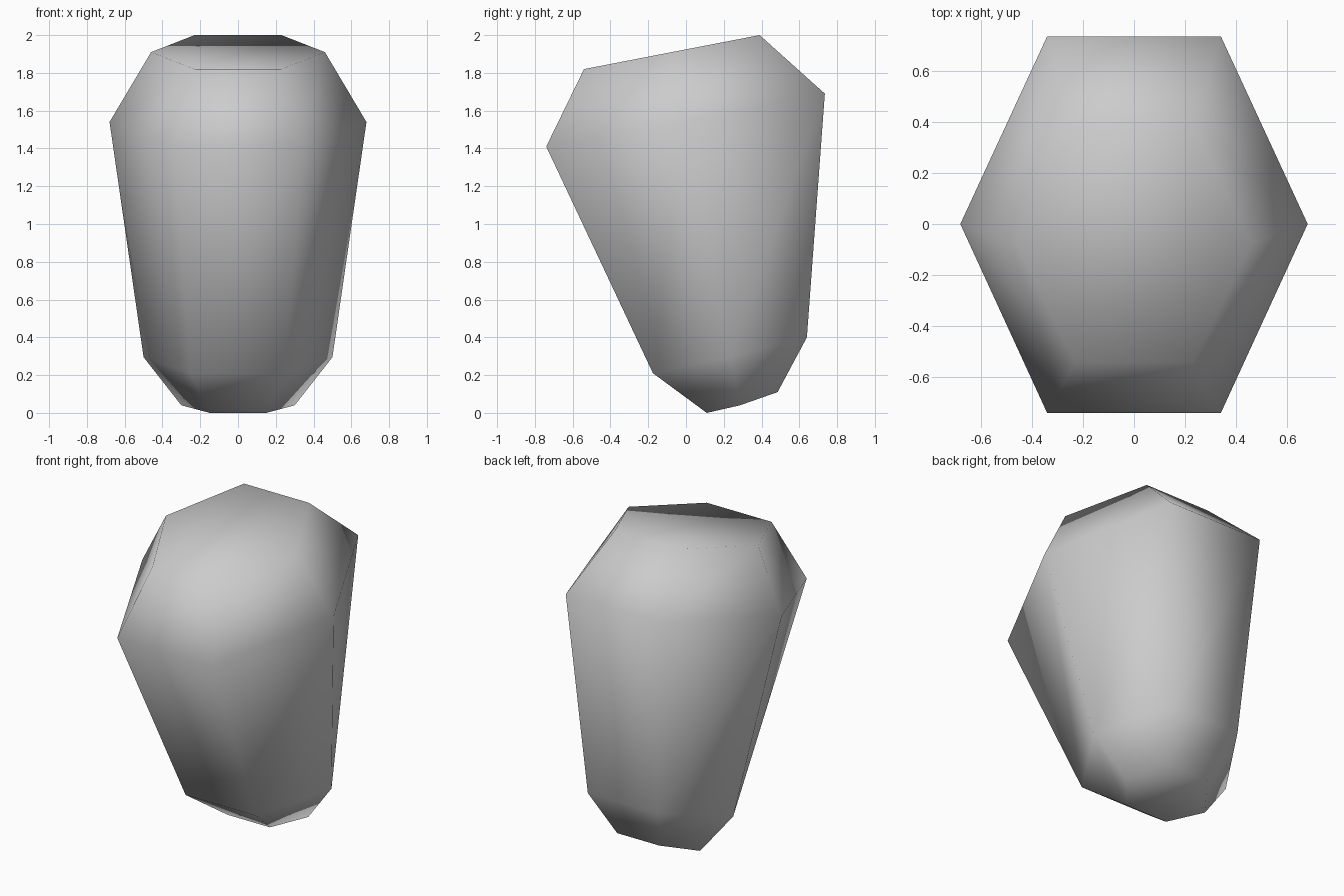
import bpy
import bmesh

default_cube = bpy.data.objects.get("Cube")
if default_cube:
    bpy.data.objects.remove(default_cube, do_unlink=True)

# Stone material
stone = bpy.data.materials.new("stone grey")
stone.use_nodes = True
GREY = (0.6, 0.6, 0.6, 1.0)
stone.diffuse_color = GREY
stone.node_tree.nodes["Principled BSDF"].inputs["Base Color"].default_value = GREY

# Leaning six-sided rings, bottom to top:
# half width, then (y, z) of the front edge, the side corners and the back edge
RINGS = [
    (0.30, (0.11, 0.00), (0.285, 0.04), (0.485, 0.11)),
    (0.50, (-0.175, 0.21), (0.235, 0.295), (0.64, 0.40)),
    (0.68, (-0.74, 1.41), (0.00, 1.54), (0.735, 1.69)),
    (0.46, (-0.54, 1.82), (-0.075, 1.91), (0.39, 2.00)),
]


def add_ring(bm, half_width, front, side, back):
    """One hexagon, counter-clockwise from the front right corner."""
    corners = [(-0.5, front), (0.5, front), (1, side),
               (0.5, back), (-0.5, back), (-1, side)]
    return [bm.verts.new((half_width * k, y, z)) for k, (y, z) in corners]


# Boulder body: skin the rings and cap both ends
bm = bmesh.new()
rings = [add_ring(bm, *ring) for ring in RINGS]
for low, high in zip(rings, rings[1:]):
    for i in range(6):
        j = (i + 1) % 6
        bm.faces.new((low[i], low[j], high[j], high[i]))
bm.faces.new(rings[-1])
bm.faces.new(rings[0][::-1])
bmesh.ops.recalc_face_normals(bm, faces=bm.faces)
for face in bm.faces:
    face.smooth = True

mesh = bpy.data.meshes.new("boulder")
bm.to_mesh(mesh)
bm.free()
mesh.materials.append(stone)
boulder = bpy.data.objects.new("boulder", mesh)
bpy.context.collection.objects.link(boulder)
